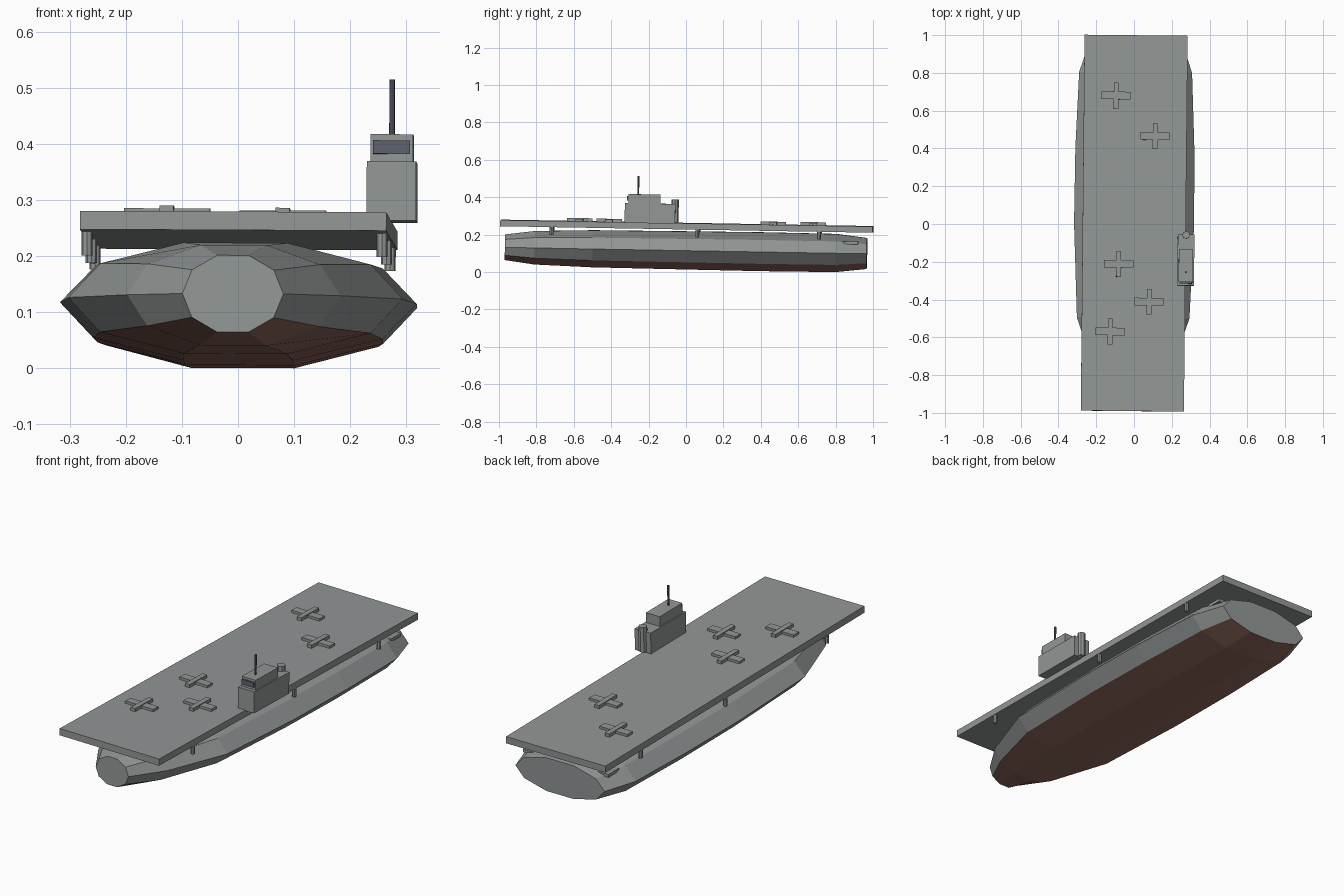
import bpy, bmesh, math
from mathutils import Matrix, Vector

cube = bpy.data.objects.get("Cube")
if cube:
    bpy.data.objects.remove(cube, do_unlink=True)


def material(name, rgb):
    m = bpy.data.materials.new(name)
    m.use_nodes = True
    m.diffuse_color = (*rgb, 1)
    m.node_tree.nodes["Principled BSDF"].inputs["Base Color"].default_value = (*rgb, 1)
    return m


GREY = material("naval grey", (0.29, 0.31, 0.305))
RED = material("red-brown underside", (0.27, 0.135, 0.105))
DARK = material("dark blue grey", (0.11, 0.12, 0.155))

# The whole ship sits slightly yawed, rolled and down by the stern
TILT = (Matrix.Rotation(-0.0173, 4, 'X') @ Matrix.Rotation(0.005, 4, 'Y')
        @ Matrix.Rotation(-0.01, 4, 'Z'))


def finish(name, bm, *mats):
    bmesh.ops.recalc_face_normals(bm, faces=bm.faces)
    me = bpy.data.meshes.new(name)
    bm.to_mesh(me)
    bm.free()
    for m in mats:
        me.materials.append(m)
    ob = bpy.data.objects.new(name, me)
    bpy.context.collection.objects.link(ob)
    ob.matrix_world = TILT
    return ob


def add_box(bm, x, y, z):
    """Box from (min, max) pairs."""
    lo, hi = Vector((x[0], y[0], z[0])), Vector((x[1], y[1], z[1]))
    mat = Matrix.Translation((lo + hi) / 2) @ Matrix.Diagonal((*(hi - lo), 1))
    bmesh.ops.create_cube(bm, size=1, matrix=mat)


def box(name, x, y, z, mat=GREY):
    bm = bmesh.new()
    add_box(bm, x, y, z)
    return finish(name, bm, mat)


def cylinder(name, x, y, z, r, sides=8, mat=GREY):
    bm = bmesh.new()
    bmesh.ops.create_cone(bm, cap_ends=True, segments=sides, radius1=r, radius2=r,
                          depth=z[1] - z[0],
                          matrix=Matrix.Translation((x, y, (z[0] + z[1]) / 2)))
    return finish(name, bm, mat)


# Hull: ten-sided rings lofted along the length, lower three strips red
SIDES = 10
STATIONS = [(-0.97, 0.09, 0.072), (-0.81, 0.19, 0.094), (-0.5, 0.298, 0.104),
            (0, 0.318, 0.107), (0.4, 0.315, 0.109), (0.8, 0.299, 0.107),
            (0.965, 0.245, 0.087)]
bm = bmesh.new()
rings = []
for y, rx, rz in STATIONS:
    angles = [math.tau * k / SIDES for k in range(SIDES)]
    rings.append([bm.verts.new((rx * math.cos(a), y, 0.116 + rz * math.sin(a)))
                  for a in angles])
for a, b in zip(rings, rings[1:]):
    for k in range(SIDES):
        n = (k + 1) % SIDES
        face = bm.faces.new((a[k], a[n], b[n], b[k]))
        face.material_index = 1 if k in (6, 7, 8) else 0
bm.faces.new(rings[0])
bm.faces.new(rings[-1])
finish("hull", bm, GREY, RED)

# Stern ledge and flight deck
DECK = 0.262
box("stern_ledge", (-0.235, 0.235), (0.84, 0.92), (0.165, 0.18))
box("flight_deck", (-0.273, 0.273), (-0.995, 0.995), (0.229, DECK))

# Deck supports
for i, y in enumerate((-0.72, 0.06, 0.71)):
    for side, x in (("left", 0.263), ("right", -0.263)):
        cylinder(f"support_{side}_{i + 1}", x, y, (0.187, 0.235), 0.01)

# Island with bridge, window, funnel and mast
IX = 0.275
box("island_base", (IX - 0.044, IX + 0.044), (-0.33, -0.06), (0.259, 0.3645))
box("bridge", (IX - 0.038, IX + 0.038), (-0.312, -0.14), (0.3645, 0.413))
box("bridge_window", (IX - 0.033, IX + 0.033), (-0.32, -0.311), (0.378, 0.402), DARK)
cylinder("funnel", IX, -0.062, (0.266, 0.389), 0.02)
cylinder("mast", IX, -0.26, (0.413, 0.511), 0.005, mat=DARK)

# Parked aircraft: a fuselage bar crossed by a wing bar
PARKED = [(-0.103, 0.675), (0.106, 0.462), (-0.08, -0.217), (0.083, -0.415), (-0.122, -0.575)]
for i, (x, y) in enumerate(PARKED):
    bm = bmesh.new()
    add_box(bm, (x - 0.0125, x + 0.0125), (y - 0.068, y + 0.068), (DECK, DECK + 0.016))
    add_box(bm, (x - 0.077, x + 0.077), (y - 0.02, y + 0.02), (DECK, DECK + 0.012))
    finish(f"aircraft_{i + 1}", bm, GREY)
